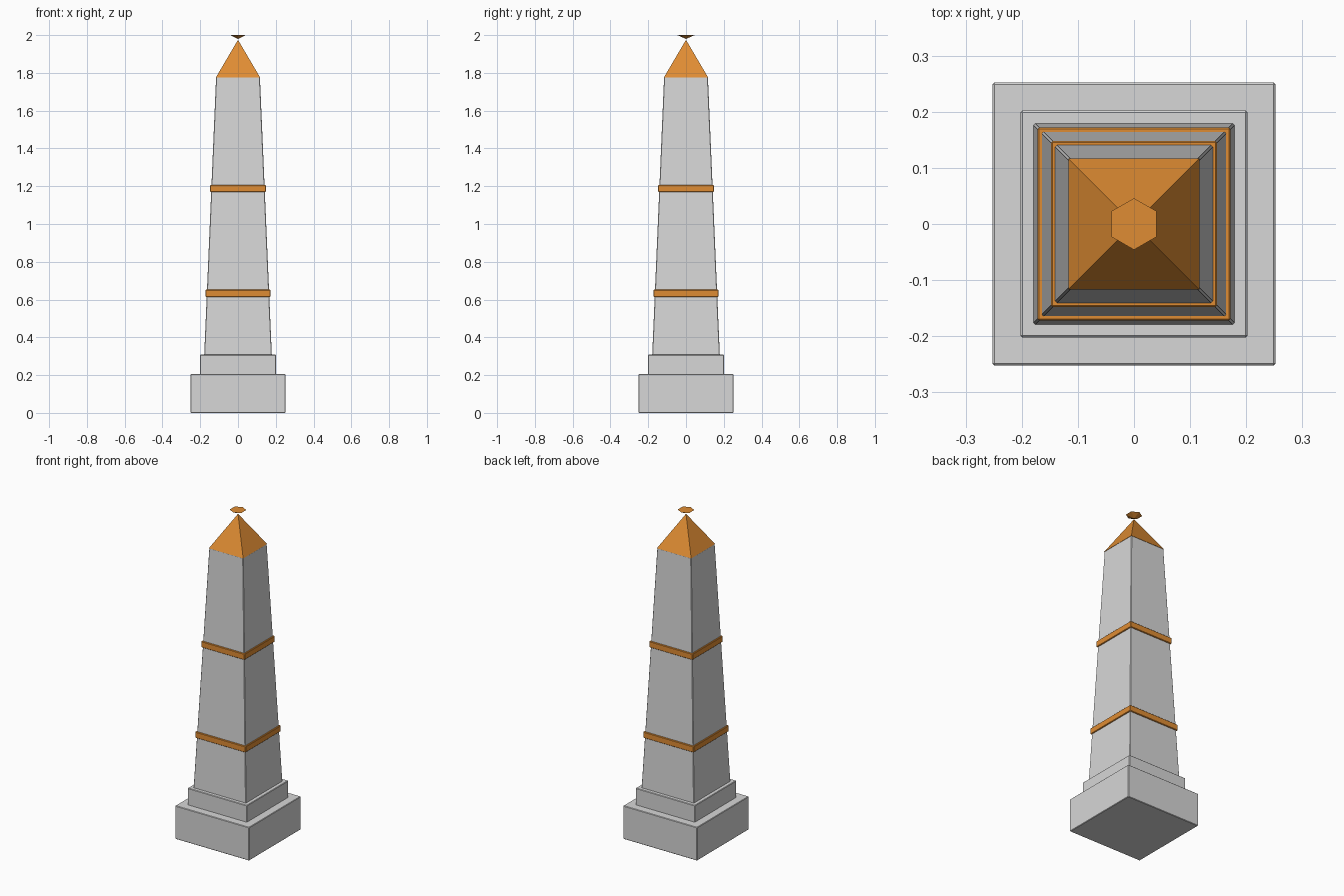
import bpy
import bmesh
import math
from mathutils import Matrix

cube = bpy.data.objects.get("Cube")
if cube:
    bpy.data.objects.remove(cube, do_unlink=True)


def make_material(name, rgb):
    mat = bpy.data.materials.new(name)
    mat.use_nodes = True
    mat.diffuse_color = (*rgb, 1)
    bsdf = mat.node_tree.nodes["Principled BSDF"]
    bsdf.inputs["Base Color"].default_value = (*rgb, 1)
    bsdf.inputs["Roughness"].default_value = 0.7
    return mat


stone = make_material("grey stone", (0.68, 0.68, 0.68))
gold = make_material("warm gold", (0.74, 0.265, 0.033))


def tapered(name, mat, z0, z1, r0, r1, sides=4, bevel=0.0):
    """Tapered prism; for four sides r0 and r1 are half widths."""
    scale = math.sqrt(2) if sides == 4 else 1
    turn = math.pi / 4 if sides == 4 else 0
    bm = bmesh.new()
    place = Matrix.Translation((0, 0, (z0 + z1) / 2)) @ Matrix.Rotation(turn, 4, "Z")
    bmesh.ops.create_cone(bm, cap_ends=True, segments=sides, radius1=r0 * scale,
                          radius2=r1 * scale, depth=z1 - z0, matrix=place)
    bmesh.ops.remove_doubles(bm, verts=bm.verts, dist=1e-5)
    bmesh.ops.recalc_face_normals(bm, faces=bm.faces)
    mesh = bpy.data.meshes.new(name)
    bm.to_mesh(mesh)
    bm.free()
    mesh.materials.append(mat)
    obj = bpy.data.objects.new(name, mesh)
    bpy.context.collection.objects.link(obj)
    if bevel:
        mod = obj.modifiers.new("soft edges", "BEVEL")
        mod.width = bevel
        mod.segments = 1
    return obj


# Stepped plinth
tapered("plinth", stone, 0, 0.205, 0.252, 0.252, bevel=0.003)
tapered("plinth_step", stone, 0.2, 0.308, 0.202, 0.202, bevel=0.003)

# Tapering shaft
tapered("shaft", stone, 0.305, 1.778, 0.179, 0.116, bevel=0.003)

# Gold bands around the shaft
for name, z, half in (("lower_band", 0.633, 0.172), ("upper_band", 1.188, 0.148)):
    tapered(name, gold, z - 0.019, z + 0.019, half, half, bevel=0.003)

# Pointed cap and the small six-sided finial floating above it
tapered("cap", gold, 1.776, 1.975, 0.117, 0.0)
tapered("finial", gold, 1.98, 2.0, 0.0, 0.046, sides=6)
